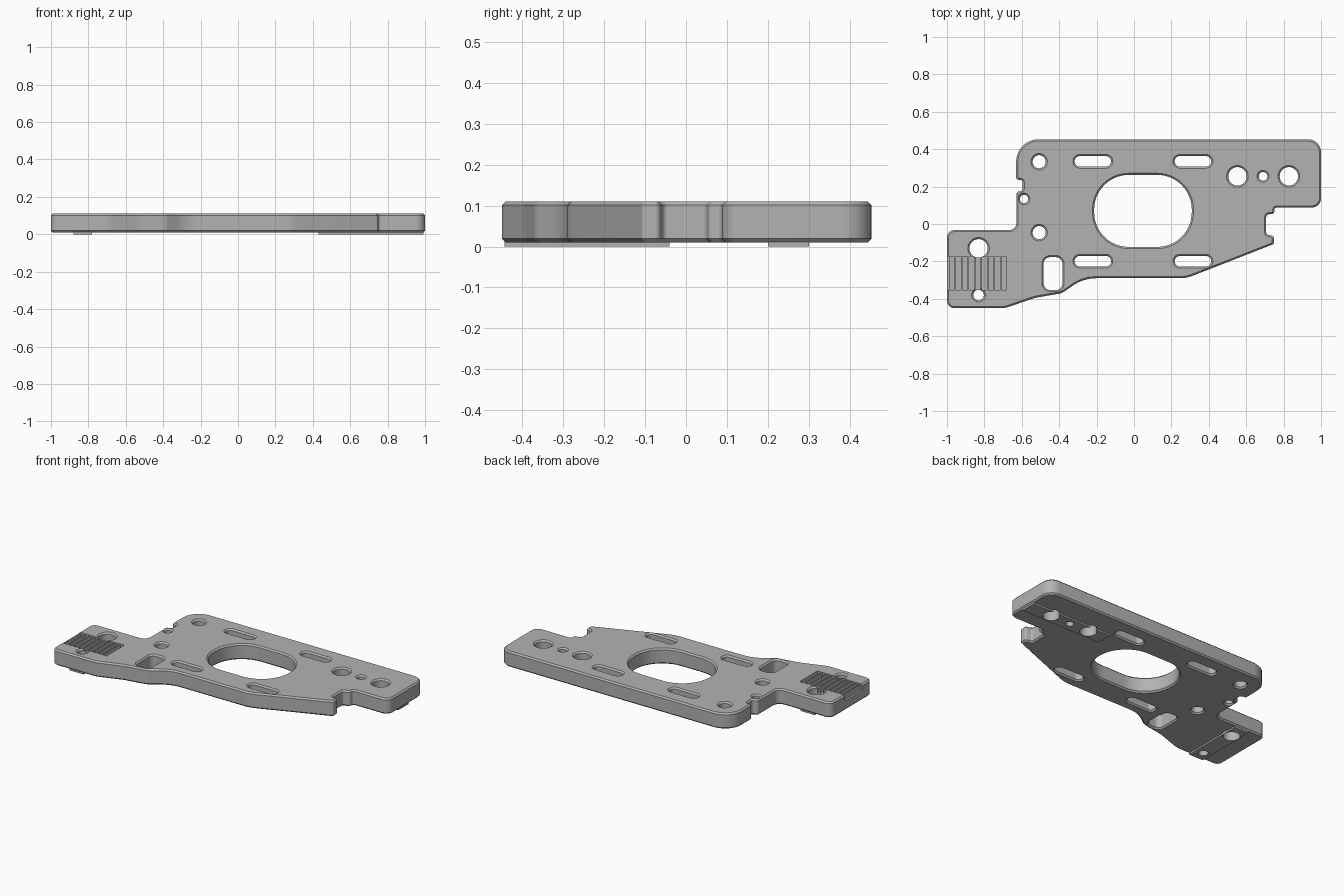
import bpy, bmesh, math
from mathutils import Vector

cube = bpy.data.objects.get("Cube")
if cube:
    bpy.data.objects.remove(cube, do_unlink=True)

BOTTOM, TOP, CHAMFER = 0.01, 0.11, 0.009

grey = bpy.data.materials.new("plate grey")
grey.use_nodes = True
grey.diffuse_color = (0.45, 0.45, 0.45, 1)
grey.node_tree.nodes["Principled BSDF"].inputs["Base Color"].default_value = (0.45, 0.45, 0.45, 1)


def rounded(corners, steps=10):
    """Replace each (x, y, radius) corner by a tangent arc."""
    out = []
    n = len(corners)
    for i, (x, y, r) in enumerate(corners):
        p = Vector((x, y))
        u = (Vector(corners[i - 1][:2]) - p).normalized()
        v = (Vector(corners[(i + 1) % n][:2]) - p).normalized()
        if r == 0:
            out.append(p)
            continue
        half = u.angle(v) / 2
        centre = p + (u + v).normalized() * (r / math.sin(half))
        start = p + u * (r / math.tan(half)) - centre
        sweep = start.angle_signed(p + v * (r / math.tan(half)) - centre)
        for k in range(steps + 1):
            a = -sweep * k / steps
            c, s = math.cos(a), math.sin(a)
            out.append(centre + Vector((start.x * c - start.y * s, start.x * s + start.y * c)))
    return out


def circle(x, y, r, n=40):
    return [Vector((x + r * math.cos(2 * math.pi * k / n), y + r * math.sin(2 * math.pi * k / n)))
            for k in range(n)]


def slot(x, y, w, h, r):
    return rounded([(x + sx * w / 2, y + sy * h / 2, r)
                    for sx, sy in ((-1, -1), (1, -1), (1, 1), (-1, 1))], 14)


def add_mesh(name, bm):
    mesh = bpy.data.meshes.new(name)
    bm.to_mesh(mesh)
    bm.free()
    ob = bpy.data.objects.new(name, mesh)
    bpy.context.collection.objects.link(ob)
    mesh.materials.clear()
    mesh.materials.append(grey)
    return ob


def boxes(name, bounds):
    bm = bmesh.new()
    for x0, x1, y0, y1, z0, z1 in bounds:
        for v in bmesh.ops.create_cube(bm, size=1)["verts"]:
            v.co = Vector((x0 if v.co.x < 0 else x1, y0 if v.co.y < 0 else y1, z0 if v.co.z < 0 else z1))
    return add_mesh(name, bm)


def cut(ob, cutter):
    mod = ob.modifiers.new("cut", 'BOOLEAN')
    mod.operation, mod.solver, mod.object = 'DIFFERENCE', 'EXACT', cutter
    cutter.hide_render = True
    cutter.hide_set(True)


# Outer outline of the plate
outline = rounded([
    (-1, -0.45, 0.04), (-0.69, -0.45, 0.15), (-0.53, -0.395, 0.3), (-0.385, -0.37, 0.08),
    (-0.27, -0.29, 0.22), (0.28, -0.29, 0.2), (0.748, -0.107, 0.01), (0.748, -0.064, 0.014),
    (0.707, -0.056, 0.014), (0.707, 0.05, 0.014), (0.75, 0.055, 0.014), (0.75, 0.088, 0.014),
    (1, 0.088, 0.05), (1, 0.453, 0.07), (-0.63, 0.453, 0.12), (-0.63, 0.238, 0.012),
    (-0.595, 0.234, 0.013), (-0.595, 0.18, 0.013), (-0.628, 0.17, 0.013),
    (-0.628, -0.032, 0.04), (-1, -0.032, 0.04)])

# Round holes, long slots, window and large opening
pad_holes = [(0.553, 0.255, 0.049), (0.828, 0.255, 0.049), (0.69, 0.255, 0.023),
             (-0.831, -0.13, 0.049), (-0.831, -0.38, 0.028)]
holes = [circle(*h) for h in pad_holes]
holes += [circle(x, y, r) for x, y, r in
          ((-0.507, 0.333, 0.035), (-0.507, -0.046, 0.035), (-0.588, 0.134, 0.022))]
holes += [slot(x, y, 0.195, 0.056, 0.0279) for x in (-0.22, 0.315) for y in (0.335, -0.199)]
holes.append(slot(-0.433, -0.265, 0.1, 0.175, 0.035))
holes.append(slot(0.048, 0.07, 0.522, 0.385, 0.185))

# Plate: filled outline with chamfered rims
curve = bpy.data.curves.new("plate_profile", 'CURVE')
curve.dimensions, curve.fill_mode = '2D', 'BOTH'
curve.extrude = (TOP - BOTTOM) / 2 - CHAMFER
curve.bevel_depth, curve.bevel_resolution, curve.offset = CHAMFER, 0, -CHAMFER
for loop in [outline] + holes:
    sp = curve.splines.new('POLY')
    sp.points.add(len(loop) - 1)
    for pt, p in zip(sp.points, loop):
        pt.co = (p.x, p.y, 0, 1)
    sp.use_cyclic_u = True
profile = bpy.data.objects.new("plate_profile", curve)
bpy.context.collection.objects.link(profile)
bpy.context.view_layer.update()
solid = bpy.data.meshes.new_from_object(profile.evaluated_get(bpy.context.evaluated_depsgraph_get()))
bpy.data.objects.remove(profile, do_unlink=True)
bm = bmesh.new()
bm.from_mesh(solid)
bmesh.ops.remove_doubles(bm, verts=bm.verts, dist=0.0001)
bmesh.ops.translate(bm, verts=bm.verts, vec=(0, 0, (TOP + BOTTOM) / 2))
bmesh.ops.recalc_face_normals(bm, faces=bm.faces)
for f in bm.faces:
    f.material_index = 0
plate = add_mesh("plate", bm)

# Toothed belt grooves, the outermost running off the edge
cut(plate, boxes("groove_cutter", [(-0.708 - k * 0.0347, -0.681 - k * 0.0347, -0.352, -0.173, 0.07, 0.2)
                                   for k in range(9)] + [(-1.1, -0.988, -0.352, -0.173, 0.07, 0.2)]))

# Raised mounting pads under both ends, drilled with the plate holes
bm = bmesh.new()
for x, y, r in pad_holes:
    made = bmesh.ops.create_cone(bm, cap_ends=True, segments=40, radius1=r, radius2=r, depth=0.2)
    bmesh.ops.translate(bm, verts=made["verts"], vec=(x, y, 0))
drill = add_mesh("pad_drill", bm)
pads = [boxes("right_underside_pad", [(-0.88, -0.78, -0.443, -0.04, 0, 0.02)]),
        boxes("left_underside_pad", [(0.43, 0.992, 0.2, 0.3, 0, 0.02)])]
for pad in pads:
    cut(pad, drill)

# Smooth the curved walls but keep the rims crisp
for ob in [plate] + pads:
    bpy.ops.object.select_all(action='DESELECT')
    ob.select_set(True)
    bpy.context.view_layer.objects.active = ob
    for mod in list(ob.modifiers):
        bpy.ops.object.modifier_apply(modifier=mod.name)
    bpy.ops.object.shade_smooth_by_angle(angle=math.radians(30))
